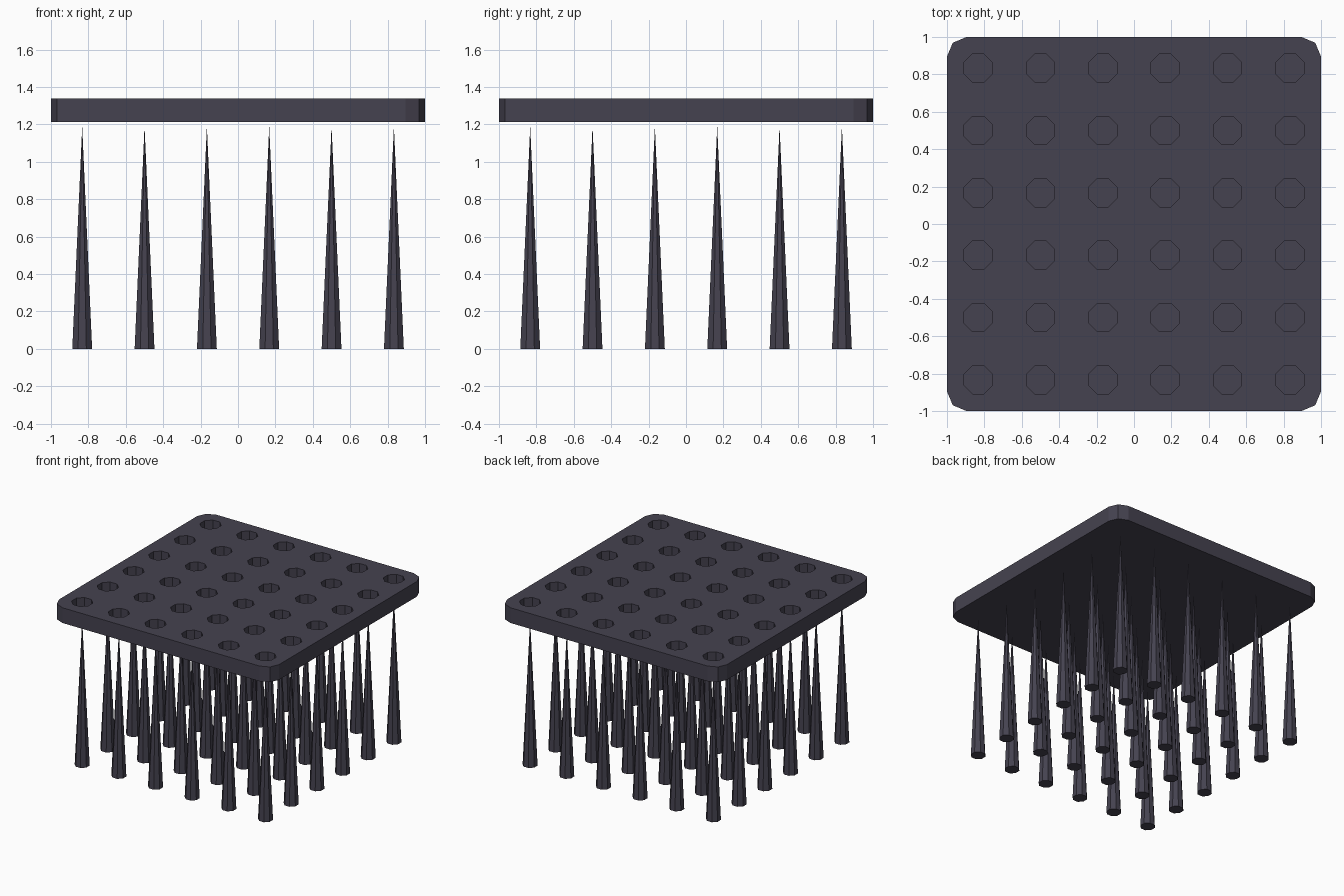
import bpy, bmesh, math
from mathutils import Matrix

if "Cube" in bpy.data.objects:
    bpy.data.objects.remove(bpy.data.objects["Cube"])

PITCH = [-0.833 + i * 0.3333 for i in range(6)]
TURN = Matrix.Rotation(math.pi / 8, 4, 'Z')
HALF = math.cos(math.pi / 8)  # across-flats to corner radius

mat = bpy.data.materials.new("dark_metal")
mat.diffuse_color = (0.06, 0.055, 0.08, 1)
mat.use_nodes = True
mat.node_tree.nodes["Principled BSDF"].inputs["Base Color"].default_value = mat.diffuse_color


def make(name, bm):
    bmesh.ops.recalc_face_normals(bm, faces=bm.faces)
    mesh = bpy.data.meshes.new(name)
    bm.to_mesh(mesh)
    bm.free()
    mesh.materials.append(mat)
    ob = bpy.data.objects.new(name, mesh)
    bpy.context.collection.objects.link(ob)
    return ob


def octagon_cones(name, z0, z1, flat0, flat1):
    """One flat-sided cone or cylinder at every point of the 6 x 6 grid."""
    bm = bmesh.new()
    for x in PITCH:
        for y in PITCH:
            bmesh.ops.create_cone(
                bm, cap_ends=True, segments=8, radius1=flat0 / HALF,
                radius2=flat1 / HALF, depth=z1 - z0,
                matrix=Matrix.Translation((x, y, (z0 + z1) / 2)) @ TURN)
    return make(name, bm)


# Spikes standing on the floor
octagon_cones("spikes", 0, 1.19, 0.053, 0)

# Plate with two-facet rounded corners
bm = bmesh.new()
corner = [(1, 0.895), (0.969, 0.969), (0.895, 1)]
outline = []
for k in range(4):
    c, s = round(math.cos(k * math.pi / 2)), round(math.sin(k * math.pi / 2))
    outline += [(c * x - s * y, s * x + c * y) for x, y in corner]
face = bm.faces.new([bm.verts.new((x, y, 1.213)) for x, y in outline])
ext = bmesh.ops.extrude_face_region(bm, geom=[face], use_keep_orig=True)
top = [v for v in ext["geom"] if isinstance(v, bmesh.types.BMVert)]
bmesh.ops.translate(bm, verts=top, vec=(0, 0, 0.125))
plate = make("plate", bm)

# Blind octagonal holes cut into the plate top
cutter = octagon_cones("hole_cutter", 1.225, 1.5, 0.075, 0.075)
cutter.hide_render = True
cutter.hide_set(True)
mod = plate.modifiers.new("holes", 'BOOLEAN')
mod.operation = 'DIFFERENCE'
mod.solver = 'EXACT'
mod.object = cutter
